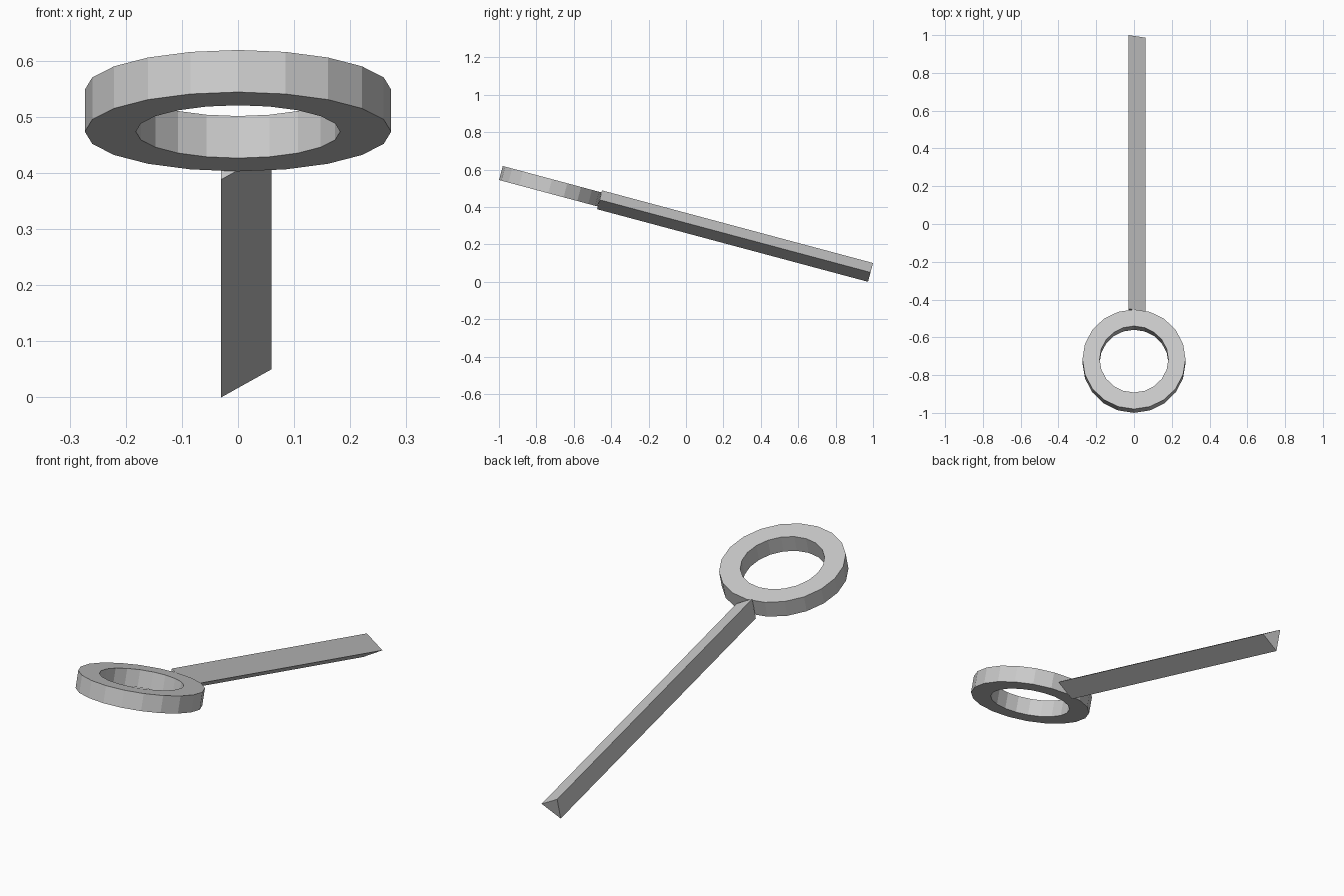
import bpy, bmesh, math
from mathutils import Matrix, Vector

if "Cube" in bpy.data.objects:
    bpy.data.objects.remove(bpy.data.objects["Cube"])

TILT = Matrix.Rotation(math.radians(-15), 4, 'X')

grey = bpy.data.materials.new("light_grey")
grey.diffuse_color = (0.6, 0.6, 0.6, 1)
grey.use_nodes = True
grey.node_tree.nodes["Principled BSDF"].inputs["Base Color"].default_value = grey.diffuse_color


def finish(name, bm, origin):
    bmesh.ops.recalc_face_normals(bm, faces=bm.faces[:])
    mesh = bpy.data.meshes.new(name)
    bm.to_mesh(mesh)
    bm.free()
    mesh.materials.append(grey)
    obj = bpy.data.objects.new(name, mesh)
    obj.matrix_world = Matrix.Translation(origin) @ TILT
    bpy.context.collection.objects.link(obj)


# ring head: square-section band, 20 flat sides
bm = bmesh.new()
n, h = 20, 0.0388
section = [(0.273, -h), (0.273, h), (0.182, h), (0.182, -h)]
loops = [[bm.verts.new((r * math.cos(math.tau * i / n),
                        r * math.sin(math.tau * i / n), z)) for r, z in section]
         for i in range(n)]
for i in range(n):
    a, b = loops[i], loops[(i + 1) % n]
    for j in range(4):
        k = (j + 1) % 4
        bm.faces.new((a[j], b[j], b[k], a[k]))
finish("ring_head", bm, Vector((0, -0.726, 0.511)))

# shaft: three-sided prism running back and down from the ring
bm = bmesh.new()
ends = [[bm.verts.new((0.06 * math.cos(math.tau * i / 3), y,
                       0.06 * math.sin(math.tau * i / 3))) for i in range(3)]
        for y in (-1.5, 0)]
for i in range(3):
    k = (i + 1) % 3
    bm.faces.new((ends[0][i], ends[0][k], ends[1][k], ends[1][i]))
for e in ends:
    bm.faces.new(e)
finish("shaft", bm, Vector((0, 0.9866, 0.0502)))
